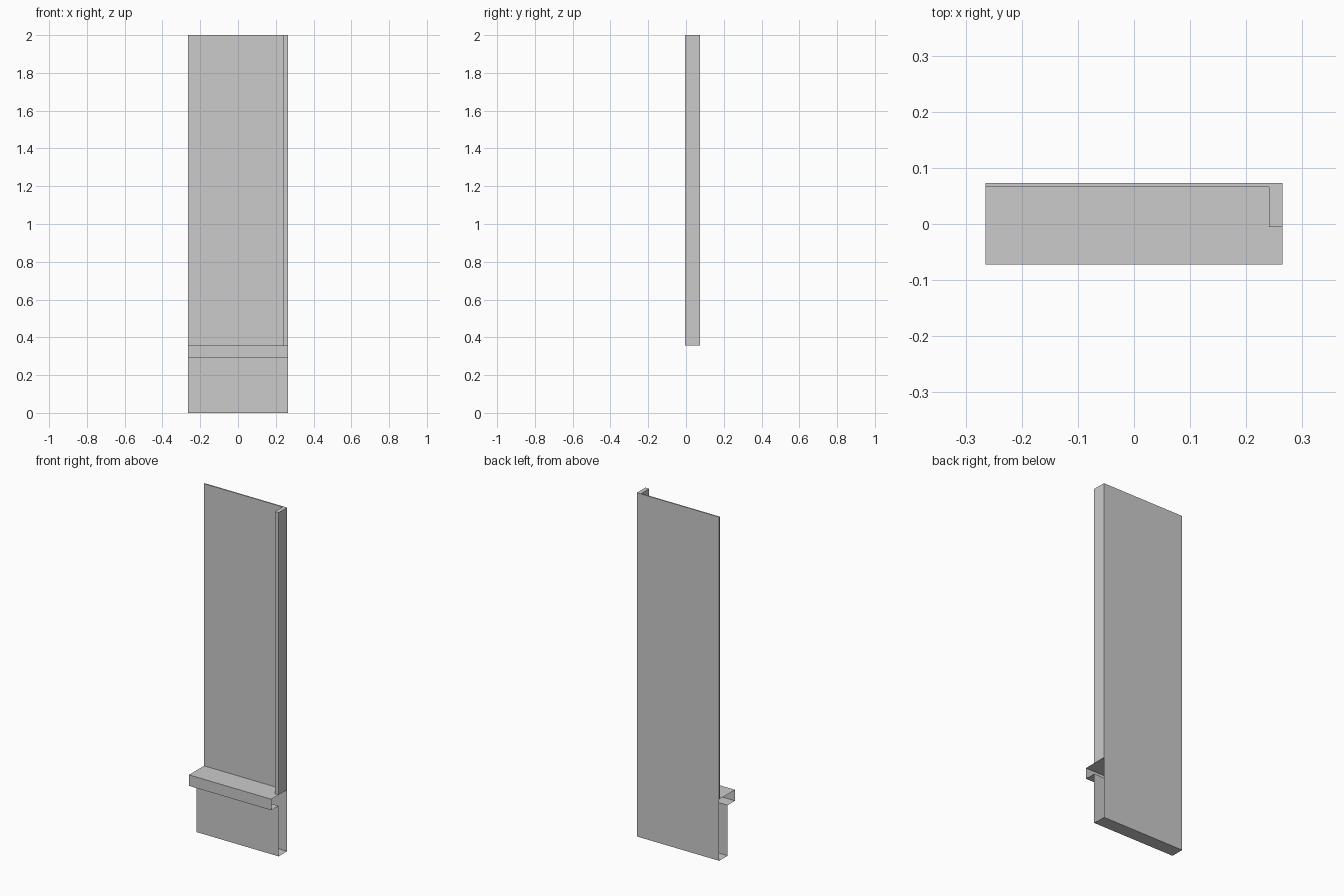
import bpy, bmesh
from mathutils import Vector

if "Cube" in bpy.data.objects:
    bpy.data.objects.remove(bpy.data.objects["Cube"])

X = 0.265            # half width
Y0, Y1 = -0.072, 0.073   # lip front, panel back
YI, YF = 0.066, -0.005   # panel inner face, post / base front
ZL, ZT = 0.358, 2.0      # ledge height, top


def make(name, bm):
    me = bpy.data.meshes.new(name)
    bm.to_mesh(me)
    bm.free()
    ob = bpy.data.objects.new(name, me)
    bpy.context.collection.objects.link(ob)
    return ob


# Open-ended base: hollow sheet with back, bottom, front, lip and ledge
profile = [(Y1, ZL), (Y1, 0), (YF, 0), (YF, 0.294), (Y0, 0.294), (Y0, ZL)]
bm = bmesh.new()
left = [bm.verts.new((-X, y, z)) for y, z in profile]
right = [bm.verts.new((X, y, z)) for y, z in profile]
n = len(profile)
for i in range(n):
    j = (i + 1) % n
    bm.faces.new((left[i], left[j], right[j], right[i]))
bmesh.ops.recalc_face_normals(bm, faces=bm.faces)
# Ensure the ledge faces up and everything else faces outward
ledge = max(bm.faces, key=lambda f: f.calc_center_median().z)
if ledge.normal.z < 0:
    bmesh.ops.reverse_faces(bm, faces=bm.faces)
make("hollow_base_and_ledge", bm)

# Upper thin panel with side post, an L-shaped prism standing on the ledge
outline = [(-X, YI), (0.241, YI), (0.241, YF), (X, YF), (X, Y1), (-X, Y1)]
bm = bmesh.new()
face = bm.faces.new([bm.verts.new((x, y, ZL)) for x, y in outline])
ext = bmesh.ops.extrude_face_region(bm, geom=[face])
top = [v for v in ext["geom"] if isinstance(v, bmesh.types.BMVert)]
bmesh.ops.translate(bm, verts=top, vec=Vector((0, 0, ZT - ZL)))
# Drop the hidden bottom, which the ledge already covers
low = [f for f in bm.faces if all(v.co.z < ZL + 0.001 for v in f.verts)]
bmesh.ops.delete(bm, geom=low, context='FACES_ONLY')
bmesh.ops.recalc_face_normals(bm, faces=bm.faces)
cap = max(bm.faces, key=lambda f: f.calc_center_median().z)
if cap.normal.z < 0:
    bmesh.ops.reverse_faces(bm, faces=bm.faces)
make("upper_panel_and_post", bm)
